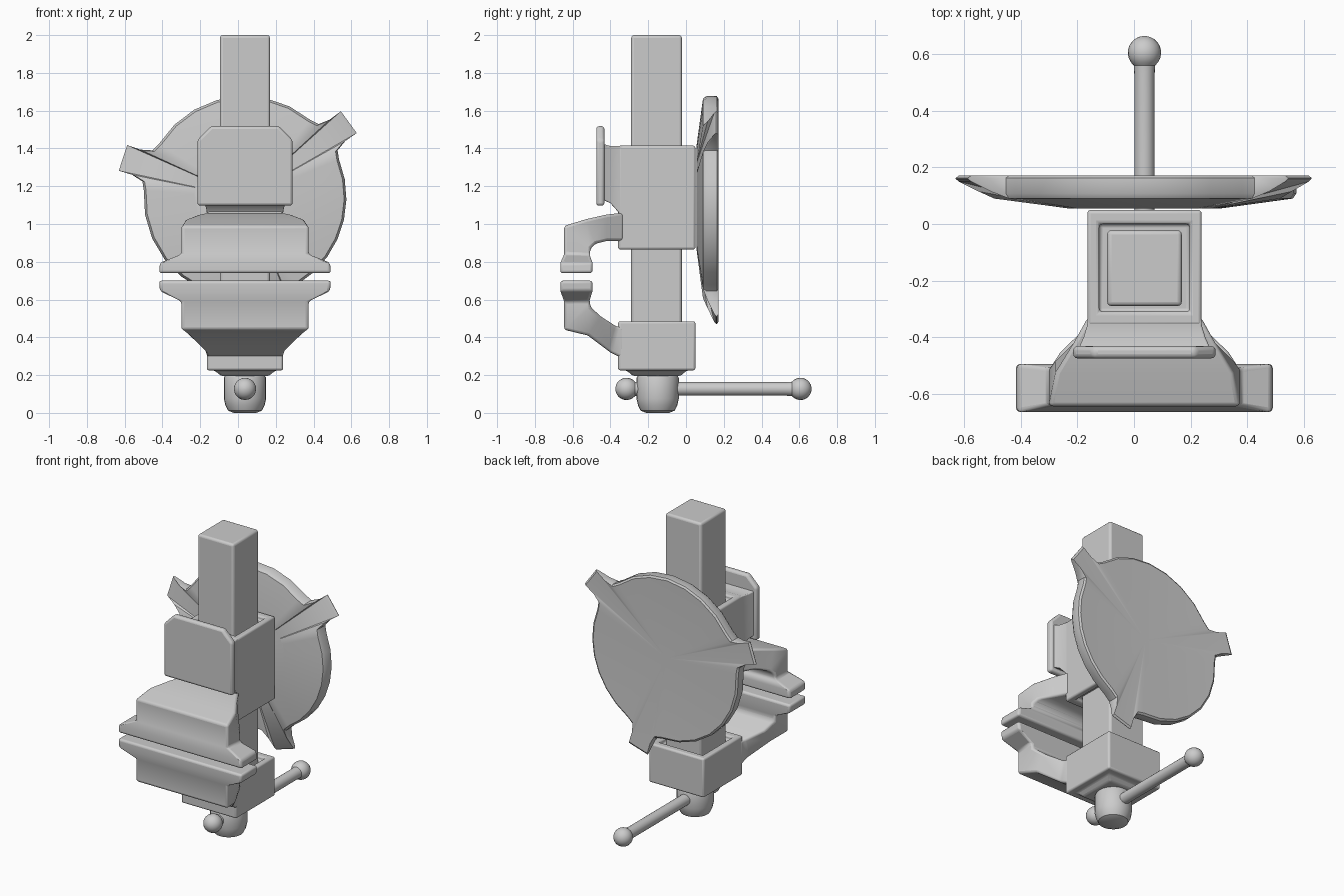
import bpy, bmesh, math

if "Cube" in bpy.data.objects:
    bpy.data.objects.remove(bpy.data.objects["Cube"])

CX = 0.037  # shared centre line of the vise


def finish(name, bm, bevel=0.015, angle=35, segs=3):
    bmesh.ops.recalc_face_normals(bm, faces=bm.faces[:])
    me = bpy.data.meshes.new(name)
    bm.to_mesh(me)
    bm.free()
    ob = bpy.data.objects.new(name, me)
    bpy.context.collection.objects.link(ob)
    bpy.ops.object.select_all(action='DESELECT')
    ob.select_set(True)
    bpy.context.view_layer.objects.active = ob
    if bevel:
        m = ob.modifiers.new("Bevel", 'BEVEL')
        m.width, m.segments = bevel, segs
        m.limit_method, m.angle_limit = 'ANGLE', math.radians(25)
    bpy.ops.object.shade_smooth_by_angle(angle=math.radians(angle))
    return ob


def loft(name, rings, bevel=0.015):
    """Skin closed rings of 3D points and cap both ends."""
    bm = bmesh.new()
    vs = [[bm.verts.new(p) for p in r] for r in rings]
    n = len(vs[0])
    for a, b in zip(vs, vs[1:]):
        for i in range(n):
            j = (i + 1) % n
            bm.faces.new((a[i], a[j], b[j], b[i]))
    bm.faces.new(vs[0])
    bm.faces.new(vs[-1])
    return finish(name, bm, bevel)


def rect(x, y0, y1, z):
    return [(CX - x, y0, z), (CX + x, y0, z), (CX + x, y1, z), (CX - x, y1, z)]


def arm(name, sections):
    """Sections: outer (y, z), inner (y, z), half width."""
    loft(name, [[(CX - w, *o), (CX + w, *o), (CX + w, *i), (CX - w, *i)]
                for o, i, w in sections], 0.014)


def lathe(name, profile, place, sides=24):
    """Profile of (radius, height); place maps local to world."""
    rings = []
    for r, h in profile:
        rings.append([place(r * math.cos(k * math.tau / sides),
                            r * math.sin(k * math.tau / sides), h) for k in range(sides)])
    return loft(name, rings, 0)


# Square sliding column
loft("column", [rect(0.132, -0.29, -0.022, 0.21), rect(0.132, -0.29, -0.022, 2.0)])

# Upper housing with a recess around the column
loft("upper_housing", [
    rect(0.16, -0.31, 0.0, 0.89), rect(0.16, -0.31, 0.0, 0.865),
    rect(0.202, -0.36, 0.05, 0.865), rect(0.202, -0.36, 0.05, 1.415),
    rect(0.16, -0.31, 0.0, 1.415), rect(0.16, -0.31, 0.0, 1.385)], 0.012)

# Lower housing with a stepped collar underneath
loft("lower_housing", [
    rect(0.125, -0.28, -0.03, 0.195), rect(0.162, -0.315, 0.005, 0.225),
    rect(0.202, -0.36, 0.05, 0.225), rect(0.202, -0.36, 0.05, 0.485),
    rect(0.16, -0.31, 0.0, 0.485), rect(0.16, -0.31, 0.0, 0.455)], 0.012)

# Jaws
arm("upper_jaw", [
    ((-.33, 1.06), (-.33, .91), .20), ((-.42, 1.05), (-.42, .91), .25),
    ((-.53, 1.025), (-.48, .895), .315), ((-.645, .99), (-.505, .87), .337),
    ((-.645, .84), (-.51, .835), .337), ((-.665, .795), (-.495, .795), .45),
    ((-.665, .74), (-.495, .74), .455)])
arm("lower_jaw", [
    ((-.33, .285), (-.33, .46), .20), ((-.40, .32), (-.365, .455), .21),
    ((-.52, .41), (-.45, .51), .30), ((-.645, .44), (-.505, .56), .337),
    ((-.645, .59), (-.51, .595), .337), ((-.665, .645), (-.495, .645), .45),
    ((-.665, .70), (-.495, .70), .455)])


# Anvil plate and its neck
plate = [(-.252, 1.097), (.252, 1.097), (.252, 1.445), (.18, 1.518), (-.18, 1.518), (-.252, 1.445)]
loft("anvil_plate", [[(CX + x, y, z) for x, z in plate] for y in (-.475, -.432)])


def neck(w, y, z0, z1):
    return [(CX - w, y, z0), (CX + w, y, z0), (CX + w, y, z1), (CX - w, y, z1)]


loft("anvil_neck", [neck(.20, -.33, 1.0, 1.413), neck(.203, -.36, 1.065, 1.413),
                    neck(.215, -.40, 1.11, 1.413), neck(.235, -.445, 1.13, 1.425)], 0.006)

# Screw head
lathe("screw_head", [(.06, .0), (.09, .012), (.104, .04), (.112, .075), (.112, .185),
                     (.104, .2), (.08, .205)], lambda a, b, h: (CX + a, -0.15 + b, h))

# Sliding handle with a ball on each end
R = 0.059


def ball(c, sgn):
    return [(R * math.sin(math.radians(t)), c - sgn * R * math.cos(math.radians(t)))
            for t in range(40, 176, 15)]


end = [(.036, .53)] + ball(.606, 1)
start = [(.036, -.245)] + ball(-.315, -1)
lathe("handle", start[::-1] + end, lambda a, b, h: (CX + a, h, 0.127 + b), 20)

# Round back plate with three tabs
CZ, RAD = 1.14, 0.537
tabs = (36, 162, 287)
outline = []  # angle, radius, front y
for k, t in enumerate(tabs):
    outline += [(t - 14, RAD, .09), (t - 9, .55, .09), (t - 6.6, .61, .115), (t - 6, .683, .15),
                (t + 6, .683, .15), (t + 6.6, .61, .115), (t + 9, .55, .09), (t + 14, RAD, .09)]
    nxt = tabs[(k + 1) % 3] + (360 if k == 2 else 0)
    span = nxt - t - 28
    outline += [(t + 14 + span * i / 7, RAD, .09) for i in range(1, 7)]


def polar(a, r, y):
    a = math.radians(a)
    return (CX + r * math.cos(a), y, CZ + r * math.sin(a))


bm = bmesh.new()
rings = [[bm.verts.new(polar(a, .27, .055)) for a, r, y in outline],
         [bm.verts.new(polar(a, r - .012, y)) for a, r, y in outline],
         [bm.verts.new(polar(a, r, min(y + .018, .16))) for a, r, y in outline],
         [bm.verts.new(polar(a, r, .163)) for a, r, y in outline],
         [bm.verts.new(polar(a, r - .012, .171)) for a, r, y in outline]]
centre = bm.verts.new((CX, .152, CZ))
n = len(outline)
for i in range(n):
    j = (i + 1) % n
    for p, q in zip(rings, rings[1:]):
        bm.faces.new((p[i], p[j], q[j], q[i]))
    bm.faces.new((rings[-1][i], rings[-1][j], centre))
bm.faces.new(rings[0])
finish("back_plate", bm, 0)
